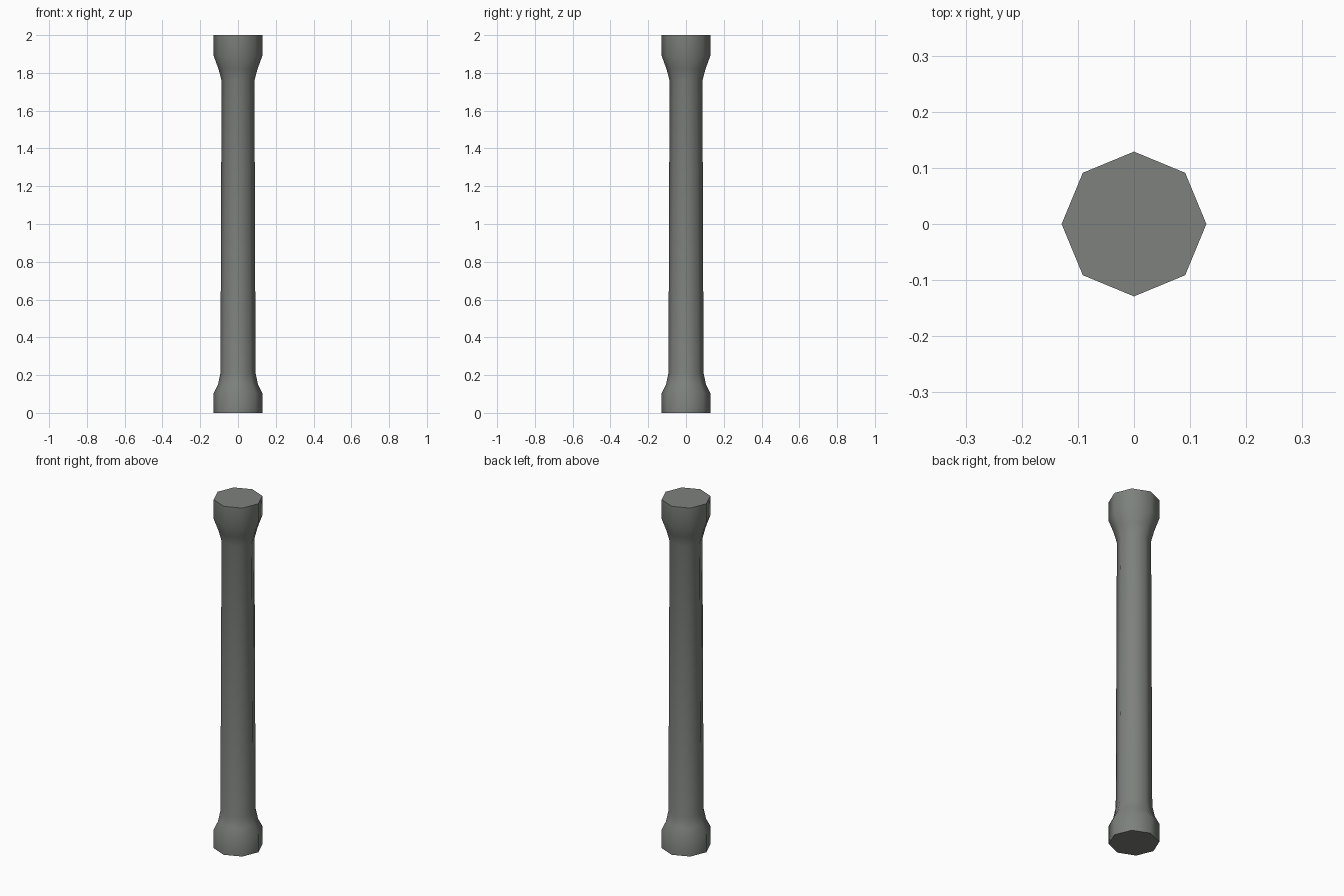
import bpy
import bmesh
from math import cos, sin, pi

cube = bpy.data.objects.get("Cube")
if cube:
    bpy.data.objects.remove(cube, do_unlink=True)

SIDES = 8

# Stone colour
stone = bpy.data.materials.new("grey_green_stone")
stone.use_nodes = True
colour = (0.205, 0.22, 0.202, 1)
stone.diffuse_color = colour
stone.node_tree.nodes["Principled BSDF"].inputs["Base Color"].default_value = colour

# Column outline as (radius, height), from foot to head
profile = [
    (0.129, 0.0), (0.129, 0.105), (0.106, 0.15), (0.093, 0.21),
    (0.087, 1.76), (0.103, 1.82), (0.129, 1.89), (0.129, 2.0),
]

bm = bmesh.new()
rings = []
for radius, z in profile:
    rings.append([bm.verts.new((radius * cos(2 * pi * i / SIDES),
                                radius * sin(2 * pi * i / SIDES), z))
                  for i in range(SIDES)])

# Side walls
for low, high in zip(rings, rings[1:]):
    for i in range(SIDES):
        j = (i + 1) % SIDES
        bm.faces.new((low[i], low[j], high[j], high[i])).smooth = True

# Flat ends
bm.faces.new(reversed(rings[0]))
bm.faces.new(rings[-1])

# Crisp shaft corners and end rims, with softly shaded flares
for edge in bm.edges:
    length = edge.calc_length()
    at_end = all(v.co.z < 0.01 or v.co.z > 1.99 for v in edge.verts)
    if length > 1 or at_end:
        edge.smooth = False

mesh = bpy.data.meshes.new("column")
bm.to_mesh(mesh)
bm.free()
mesh.materials.append(stone)
column = bpy.data.objects.new("column", mesh)
bpy.context.collection.objects.link(column)
